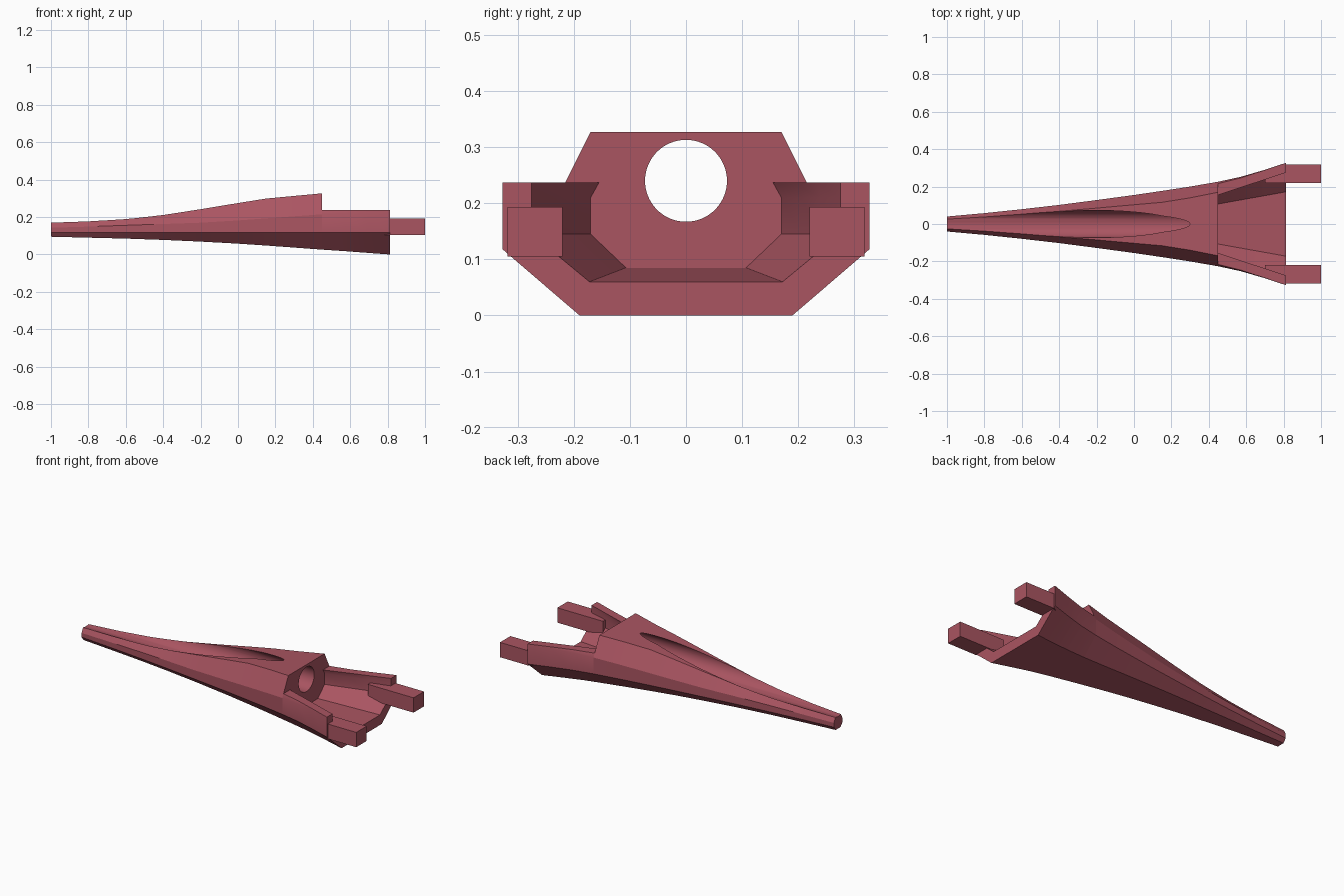
import bpy, bmesh, math

cube = bpy.data.objects.get("Cube")
if cube:
    bpy.data.objects.remove(cube, do_unlink=True)

RED = (0.40, 0.09, 0.12, 1)
mat = bpy.data.materials.new("dusty red")
mat.use_nodes = True
mat.diffuse_color = RED
mat.node_tree.nodes["Principled BSDF"].inputs["Base Color"].default_value = RED


def loft(name, sections, cap_start=True, cap_end=True):
    """Skin a list of (x, [(y, z), ...]) closed sections."""
    bm = bmesh.new()
    rings = [[bm.verts.new((x, y, z)) for y, z in pts] for x, pts in sections]
    n = len(rings[0])
    for a, b in zip(rings, rings[1:]):
        for i in range(n):
            j = (i + 1) % n
            bm.faces.new((a[i], a[j], b[j], b[i]))
    if cap_start:
        bm.faces.new(rings[0][::-1])
    if cap_end:
        bm.faces.new(rings[-1])
    bmesh.ops.recalc_face_normals(bm, faces=bm.faces)
    me = bpy.data.meshes.new(name)
    bm.to_mesh(me)
    bm.free()
    me.materials.append(mat)
    ob = bpy.data.objects.new(name, me)
    bpy.context.collection.objects.link(ob)
    return ob


def activate(ob):
    bpy.ops.object.select_all(action='DESELECT')
    ob.select_set(True)
    bpy.context.view_layer.objects.active = ob


def mirrored(half):
    """Close a half profile, listed from one end of the centre line to the other."""
    return half + [(-y, z) for y, z in reversed(half)]


WAIST = 0.118   # height of the widest line
FOOT = 0.58     # bottom width compared with the widest line

# Tapered solid body: x, bottom z, side half-width, shoulder z, top half-width, top z
stations = [
    (-1.0, 0.095, 0.040, 0.143, 0.026, 0.170),
    (-0.8, 0.090, 0.058, 0.149, 0.038, 0.177),
    (-0.6, 0.085, 0.079, 0.156, 0.052, 0.190),
    (-0.4, 0.078, 0.102, 0.163, 0.068, 0.211),
    (-0.2, 0.069, 0.128, 0.170, 0.085, 0.242),
    (0.0, 0.058, 0.155, 0.182, 0.103, 0.275),
    (0.15, 0.048, 0.177, 0.193, 0.116, 0.299),
    (0.3, 0.037, 0.200, 0.204, 0.140, 0.313),
    (0.45, 0.026, 0.226, 0.215, 0.170, 0.327),
]
body = loft("tapered_body", [
    (x, mirrored([(w * FOOT, b), (w, WAIST), (w, s), (t, h)]))
    for x, b, w, s, t, h in stations])

# Straight round bore, which breaks out of the falling top as a groove
circle = [(0.073 * math.cos(i * math.tau / 64), 0.24 + 0.073 * math.sin(i * math.tau / 64))
          for i in range(64)]
bore = loft("bore_cutter", [(-1.1, circle), (0.6, circle)])
bore.hide_render = True
mod = body.modifiers.new("bore", 'BOOLEAN')
mod.operation = 'DIFFERENCE'
mod.solver = 'EXACT'
mod.object = bore
activate(body)
bpy.ops.object.modifier_apply(modifier="bore")
bpy.data.objects.remove(bore, do_unlink=True)

# Open rear channel: flaring outer shell with a straight-sided trough inside
RIM = 0.237
inner_front = [(0.155, RIM), (0.170, 0.210), (0.170, 0.145), (0.107, 0.085)]
inner_rear = [(0.275, RIM), (0.275, 0.210), (0.275, 0.145), (0.172, 0.060)]
sections = []
for x, b, w, s, rim in [(0.45, 0.026, 0.226, 0.215, 0.216),
                        (0.57, 0.018, 0.252, 0.222, 0.246),
                        (0.69, 0.009, 0.287, 0.230, 0.285),
                        (0.813, 0.0, 0.327, 0.236, 0.327)]:
    f = (x - 0.45) / 0.363
    inner = [(p[0] + (q[0] - p[0]) * f, p[1] + (q[1] - p[1]) * f)
             for p, q in zip(inner_front, inner_rear)]
    outer = [(w * FOOT, b), (w, WAIST), (w, s), (rim, RIM)]
    sections.append((x, mirrored(outer + inner)[:8] + mirrored(outer + inner)[8:]))
channel = loft("rear_channel", sections, cap_start=False)

# Two square prongs, slimmed where they sink into the channel walls
prongs = []
for name, side in (("left_side_prong", -1), ("right_side_prong", 1)):
    prongs.append(loft(name, [
        (x, [(side * 0.22, 0.105), (side * y, 0.105), (side * y, 0.193), (side * 0.22, 0.193)])
        for x, y in ((0.70, 0.26), (0.813, 0.318), (1.0, 0.318))]))

# Smooth along the length, crisp at the facets
for ob in [body, channel] + prongs:
    activate(ob)
    bpy.ops.object.shade_smooth_by_angle(angle=math.radians(25))
